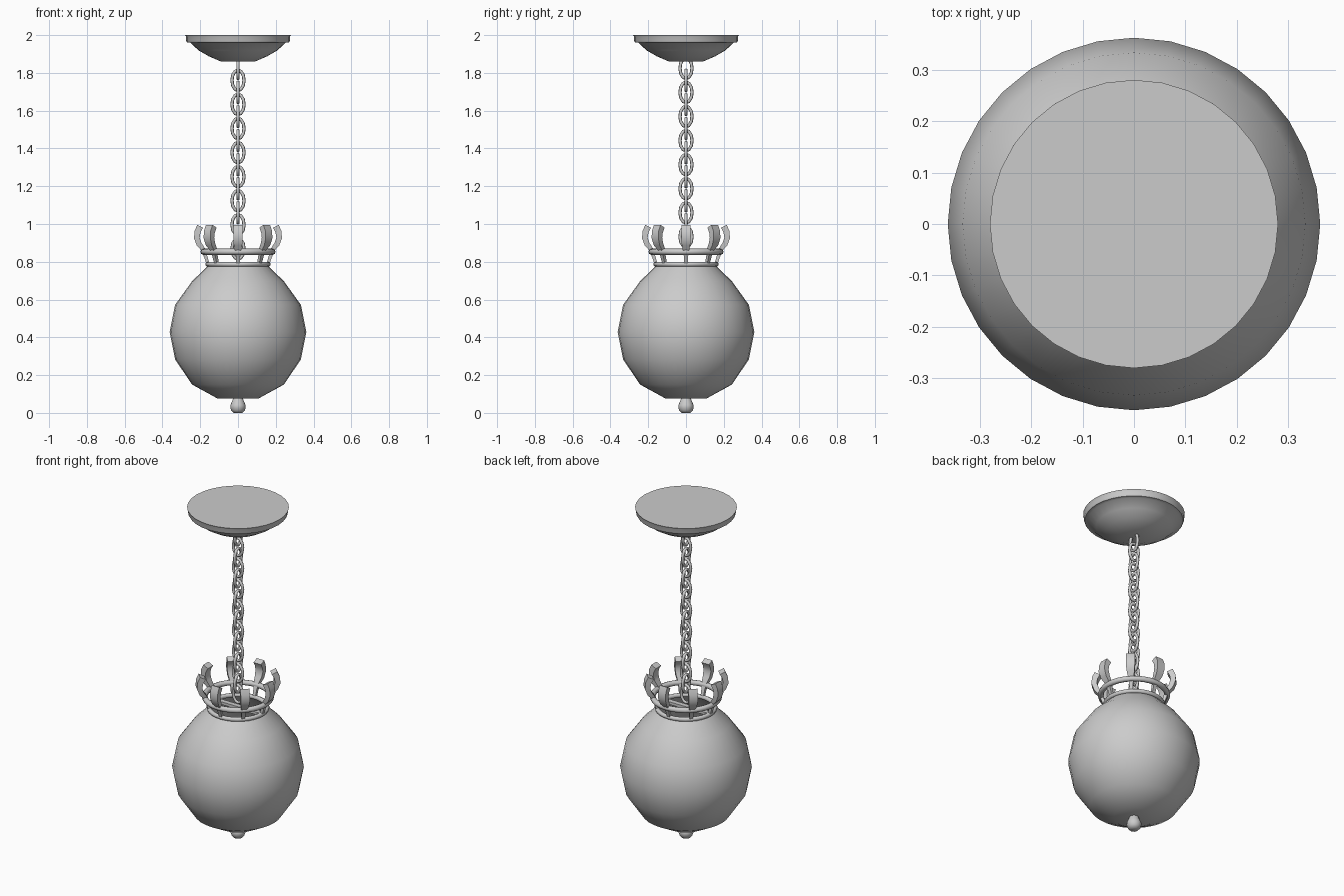
import bpy, bmesh, math
from mathutils import Vector

if "Cube" in bpy.data.objects:
    bpy.data.objects.remove(bpy.data.objects["Cube"])

grey = bpy.data.materials.new("plain_grey")
grey.diffuse_color = (0.6, 0.6, 0.6, 1)
grey.use_nodes = True
grey.node_tree.nodes["Principled BSDF"].inputs["Base Color"].default_value = grey.diffuse_color


def finish(name, bm, angle=40):
    bmesh.ops.recalc_face_normals(bm, faces=bm.faces)
    me = bpy.data.meshes.new(name)
    bm.to_mesh(me)
    bm.free()
    ob = bpy.data.objects.new(name, me)
    bpy.context.collection.objects.link(ob)
    me.materials.append(grey)
    bpy.ops.object.select_all(action='DESELECT')
    ob.select_set(True)
    bpy.context.view_layer.objects.active = ob
    bpy.ops.object.shade_smooth_by_angle(angle=math.radians(angle))
    return ob


def skin(bm, rings, closed=False, caps=(True, True)):
    """Bridge consecutive rings of points with quads."""
    vs = [[bm.verts.new(p) for p in r] for r in rings]
    n = len(vs[0])
    pairs = list(zip(vs, vs[1:])) + ([(vs[-1], vs[0])] if closed else [])
    for a, b in pairs:
        for i in range(n):
            j = (i + 1) % n
            bm.faces.new((a[i], a[j], b[j], b[i]))
    if not closed:
        if caps[0]:
            bm.faces.new(vs[0])
        if caps[1]:
            bm.faces.new(vs[-1])


def lathe(name, profile, sides=32, closed=False, caps=(True, True), angle=40):
    bm = bmesh.new()
    rings = [[(r * math.cos(2 * math.pi * i / sides), r * math.sin(2 * math.pi * i / sides), z)
              for i in range(sides)] for r, z in profile]
    skin(bm, rings, closed, caps)
    return finish(name, bm, angle)


def ring(name, radius, z, tube):
    lathe(name, [(radius + tube * math.cos(k * math.pi / 4), z + tube * math.sin(k * math.pi / 4))
                 for k in range(8)], closed=True, angle=60)


# Ceiling canopy
lathe("ceiling_canopy", [(0.09, 1.86), (0.155, 1.888), (0.21, 1.92), (0.252, 1.96),
                         (0.27, 1.962), (0.275, 1.972), (0.275, 1.992), (0.28, 2.0)])

# Globe shade, open at the neck
lathe("globe_shade", [(0.11, 0.077), (0.243, 0.150), (0.333, 0.283), (0.362, 0.428),
                      (0.333, 0.572), (0.243, 0.697), (0.155, 0.782)],
      caps=(True, False), angle=60)

# Bottom finial
lathe("finial", [(0.024, 0.0), (0.036, 0.014), (0.041, 0.03), (0.040, 0.042),
                 (0.032, 0.06), (0.024, 0.08)], sides=16, angle=50)

# Crown rings
ring("upper_crown_ring", 0.183, 0.853, 0.016)
ring("lower_crown_ring", 0.160, 0.787, 0.013)

# Crown prongs: tapered curved bars; radius, height, half width, half thickness
path = [(0.158, 0.785, 0.009, 0.008), (0.172, 0.83, 0.011, 0.009), (0.184, 0.865, 0.016, 0.011),
        (0.206, 0.893, 0.022, 0.014), (0.218, 0.927, 0.025, 0.015), (0.214, 0.96, 0.025, 0.016),
        (0.200, 0.988, 0.025, 0.017)]
bm = bmesh.new()
for k in range(8):
    a = k * math.pi / 4
    out, side, up = Vector((math.cos(a), math.sin(a), 0)), Vector((-math.sin(a), math.cos(a), 0)), Vector((0, 0, 1))
    rings = []
    for i, (r, z, w, t) in enumerate(path):
        p, q = path[max(i - 1, 0)], path[min(i + 1, len(path) - 1)]
        d = (out * (q[0] - p[0]) + up * (q[1] - p[1])).normalized()
        nrm = out * d.z - up * d.dot(out)
        c = out * r + up * z
        rings.append([c + side * (w * s) + nrm * (t * u) for s, u in ((-1, -1), (1, -1), (1, 1), (-1, 1))])
    skin(bm, rings)
finish("crown_prongs", bm)

# Crossbar carrying the chain
bm = bmesh.new()
bmesh.ops.create_cube(bm, size=1)
for v in bm.verts:
    v.co = (v.co.x * 0.32, v.co.y * 0.03, v.co.z * 0.016 + 0.79)
finish("crossbar", bm)

# Chain of alternating oval links
bm = bmesh.new()
SEG, TUBE = 12, 0.009
for k in range(16):
    z0 = 1.824 - 0.0637 * k
    flat, cross = (Vector((0, 1, 0)), Vector((1, 0, 0))) if k % 2 == 0 else (Vector((1, 0, 0)), Vector((0, 1, 0)))
    rings = []
    for i in range(SEG):
        t = 2 * math.pi * i / SEG
        d = flat * math.cos(t) + Vector((0, 0, math.sin(t)))
        c = flat * (0.032 * math.cos(t)) + Vector((0, 0, z0 + 0.054 * math.sin(t)))
        rings.append([c + d * (TUBE * math.cos(u * math.pi / 3)) + cross * (TUBE * math.sin(u * math.pi / 3))
                      for u in range(6)])
    skin(bm, rings, closed=True)
finish("chain", bm, 70)
